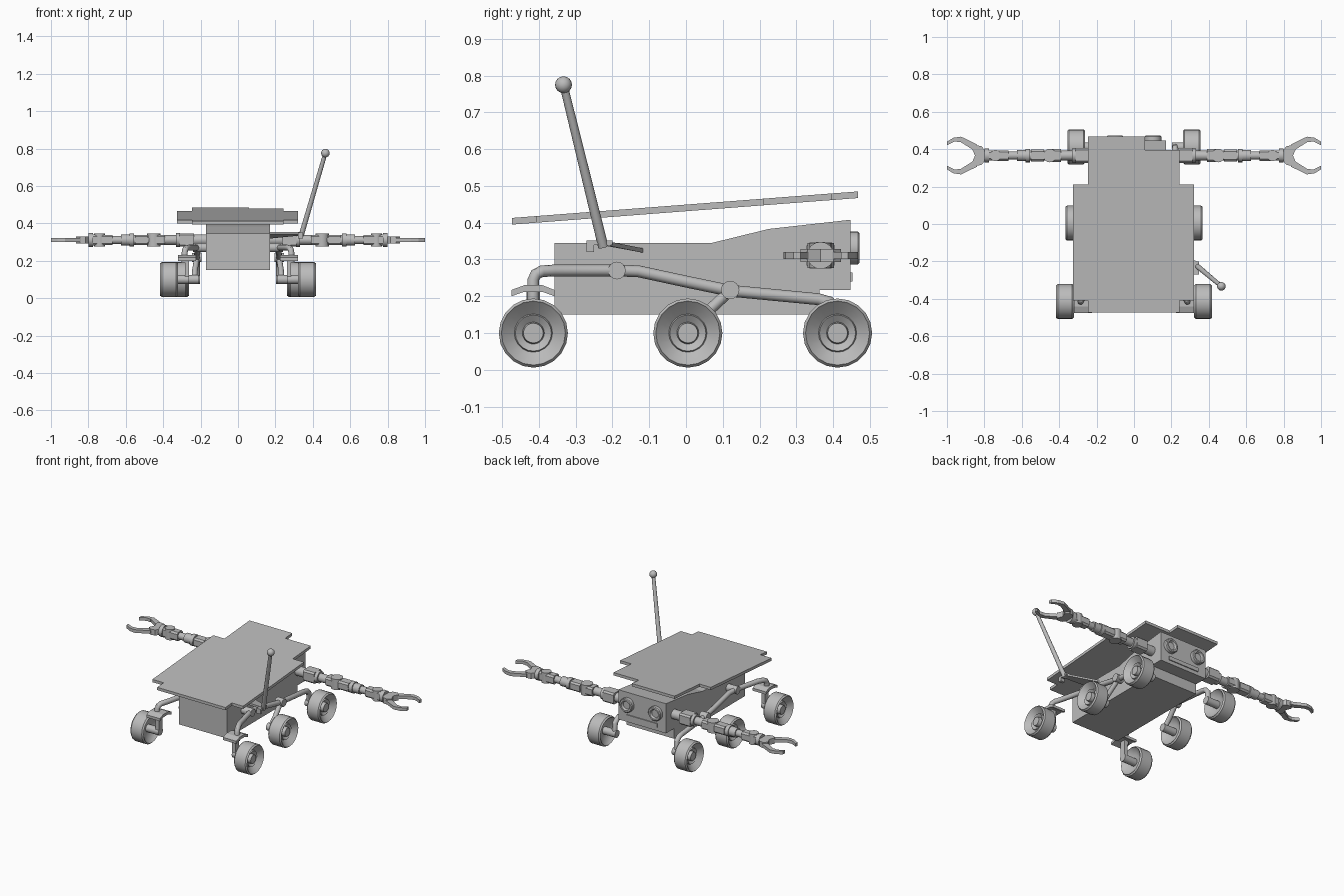
import bpy, bmesh, math
from mathutils import Vector

if "Cube" in bpy.data.objects:
    bpy.data.objects.remove(bpy.data.objects["Cube"])

grey = bpy.data.materials.new("plain_grey")
grey.diffuse_color = (0.5, 0.5, 0.5, 1)
grey.use_nodes = True
grey.node_tree.nodes["Principled BSDF"].inputs["Base Color"].default_value = grey.diffuse_color


def finish(name, bm, mirror=False, smooth=True):
    bmesh.ops.recalc_face_normals(bm, faces=bm.faces)
    me = bpy.data.meshes.new(name)
    bm.to_mesh(me)
    bm.free()
    ob = bpy.data.objects.new(name, me)
    bpy.context.collection.objects.link(ob)
    me.materials.append(grey)
    if smooth:
        bpy.ops.object.select_all(action='DESELECT')
        ob.select_set(True)
        bpy.context.view_layer.objects.active = ob
        bpy.ops.object.shade_smooth_by_angle(angle=math.radians(35))
    if mirror:
        ob.modifiers.new("mirror", 'MIRROR')
    return ob


def prism(bm, pts, offset):
    """Extrude a flat polygon of 3D points along an offset."""
    off = Vector(offset)
    a = [bm.verts.new(p) for p in pts]
    b = [bm.verts.new(Vector(p) + off) for p in pts]
    bm.faces.new(a)
    bm.faces.new(b[::-1])
    for i in range(len(pts)):
        j = (i + 1) % len(pts)
        bm.faces.new((a[j], a[i], b[i], b[j]))


def box(bm, x, y, z):
    prism(bm, [(x[0], y[0], z[0]), (x[1], y[0], z[0]), (x[1], y[1], z[0]), (x[0], y[1], z[0])],
          (0, 0, z[1] - z[0]))


def lathe(bm, profile, start, axis, n=20):
    """Spin (distance, radius) points about an axis through start."""
    q = Vector((0, 0, 1)).rotation_difference(Vector(axis).normalized())
    rings = []
    for d, r in profile:
        if r == 0:
            rings.append([bm.verts.new(Vector(start) + q @ Vector((0, 0, d)))])
        else:
            rings.append([bm.verts.new(Vector(start) + q @ Vector(
                (r * math.cos(2 * math.pi * i / n), r * math.sin(2 * math.pi * i / n), d)))
                for i in range(n)])
    for a, b in zip(rings, rings[1:]):
        for i in range(n):
            j = (i + 1) % n
            if len(a) == 1:
                bm.faces.new((a[0], b[i], b[j]))
            elif len(b) == 1:
                bm.faces.new((a[i], a[j], b[0]))
            else:
                bm.faces.new((a[i], a[j], b[j], b[i]))


def rod(bm, p, q, r, r2=None, n=16):
    d = Vector(q) - Vector(p)
    L = d.length
    lathe(bm, [(0, 0), (0, r), (L, r2 or r), (L, 0)], p, d, n)


def ball(bm, c, r):
    pr = [(-r * math.cos(math.pi * i / 8), r * math.sin(math.pi * i / 8)) for i in range(9)]
    pr[0], pr[-1] = (-r, 0), (r, 0)
    lathe(bm, pr, c, (0, 0, 1), 16)


def tube(bm, pts, r, n=12):
    """Sweep a circle along a path with mitred joints."""
    pts = [Vector(p) for p in pts]
    rings = []
    for i, p in enumerate(pts):
        t = (pts[min(i + 1, len(pts) - 1)] - pts[max(i - 1, 0)]).normalized()
        u = t.cross(Vector((1, 0, 0))).normalized()
        v = t.cross(u)
        rings.append([bm.verts.new(p + r * (u * math.cos(2 * math.pi * k / n)
                                            + v * math.sin(2 * math.pi * k / n))) for k in range(n)])
    for a, b in zip(rings, rings[1:]):
        for k in range(n):
            j = (k + 1) % n
            bm.faces.new((a[k], a[j], b[j], b[k]))
    bm.faces.new(rings[0])
    bm.faces.new(rings[-1][::-1])


# chassis with raised rear head
bm = bmesh.new()
side = [(-.357, .15), (.363, .15), (.363, .217), (.447, .217), (.447, .408),
        (.225, .383), (.07, .345), (-.357, .345)]
prism(bm, [(-.17, y, z) for y, z in side], (.34, 0, 0))
finish("chassis", bm, smooth=False)

# tilted, stepped solar panel
bm = bmesh.new()
plan = [(-.245, -.473), (.242, -.473), (.242, -.408), (.322, -.408), (.322, .212), (.242, .212),
        (.242, .395), (.06, .395), (.06, .467), (-.245, .467), (-.245, .212), (-.325, .212),
        (-.325, -.408), (-.245, -.408)]
prism(bm, [(x, y, .395 + (y + .473) * .0766) for x, y in plan], (0, 0, .018))
finish("solar_panel", bm, smooth=False)

# camera lenses and slot plate on the rear face
bm = bmesh.new()
lathe(bm, [(0, 0), (0, .045), (.02, .045), (.025, .04), (.025, .03), (.012, .024), (.012, 0)],
      (.102, .447, .331), (0, 1, 0), 24)
finish("camera_lens", bm, True)
bm = bmesh.new()
box(bm, (-.11, .11), (.446, .453), (.24, .265))
finish("rear_slot_plate", bm, smooth=False)

# wheels: inner x, y of each axle
wheels = [(.322, -.415), (.272, .005), (.262, .412)]
w = .094
dish = [(.03, 0), (.03, .045), (.006, .083), (0, .086), (.009, .094), (w - .009, .094), (w, .087),
        (w - .005, .082), (w - .03, .052), (w - .022, .049), (w - .036, .03), (w - .016, .027),
        (w - .016, 0)]
bm = bmesh.new()
for x, y in wheels:
    lathe(bm, dish, (x, y, .1), (1, 0, 0), 20)
finish("wheel", bm, True)

# axles with inner hubs
bm = bmesh.new()
for x, y in wheels:
    rod(bm, (x - .06, y, .1), (x + .04, y, .1), .024)
finish("axle_hub", bm, True)

# rocker tubes, joints and wheel struts
bm = bmesh.new()
tube(bm, [(.285, -.415, .19), (.285, -.415, .245), (.282, -.409, .259), (.276, -.392, .268),
          (.262, -.36, .27), (.22, -.19, .27), (.215, -.13, .268), (.218, 0, .24),
          (.22, .12, .215), (.22, .36, .192), (.22, .39, .184), (.22, .408, .165),
          (.22, .412, .1)], .016)
tube(bm, [(.22, .12, .215), (.23, .05, .15), (.232, .015, .12), (.232, .005, .1)], .015)
finish("rocker_tube", bm, True)
bm = bmesh.new()
rod(bm, (.16, -.188, .27), (.24, -.188, .27), .024)
rod(bm, (.195, .12, .217), (.245, .12, .217), .025)
finish("rocker_pivot", bm, True)

# chevron steering bracket and strut of the front wheels
bm = bmesh.new()
chev = [(-.475, .2), (-.44, .212), (-.39, .212), (-.357, .2), (-.357, .217), (-.39, .23),
        (-.44, .23), (-.475, .217)]
prism(bm, [(.225, y, z) for y, z in chev], (.095, 0, 0))
box(bm, (.262, .284), (-.433, -.397), (.085, .215))
finish("steering_bracket", bm, True, False)

# arm: turned sections along x as (start, end, radius)
bm = bmesh.new()
AY, AZ = .366, .311
for a, b, r in [(.165, .25, .03), (.31, .332, .037), (.325, .40, .026), (.46, .56, .026),
                (.555, .58, .036), (.575, .625, .03), (.62, .69, .022), (.775, .8, .037)]:
    rod(bm, (a, AY, AZ), (b, AY, AZ), r)
for x, r in [(.45, .036), (.74, .03)]:
    rod(bm, (x, AY, AZ - .034), (x, AY, AZ + .034), r)
finish("arm_joint", bm, True)
bm = bmesh.new()
for a, b, hy, hz in [(.235, .312, .039, .036), (.39, .455, .034, .028), (.48, .55, .032, .028),
                     (.67, .735, .028, .028), (.74, .778, .026, .03)]:
    c = .01
    sec = [(-hy, -hz + c), (-hy + c, -hz), (hy - c, -hz), (hy, -hz + c),
           (hy, hz - c), (hy - c, hz), (-hy + c, hz), (-hy, hz - c)]
    prism(bm, [(a, AY + y, AZ + z) for y, z in sec], (b - a, 0, 0))
finish("arm_segment", bm, True, False)

# gripper palm and two jointed fingers
bm = bmesh.new()
palm = [(.795, -.025), (.815, -.05), (.845, -.055), (.865, -.035), (.85, 0), (.865, .035),
        (.845, .055), (.815, .05), (.795, .025)]
prism(bm, [(x, AY + y, AZ - .018) for x, y in palm], (0, 0, .036))
for s in (-1, 1):
    for fin in ([(.835, .03), (.86, .03), (.94, .08), (.925, .101), (.84, .06)],
                [(.925, .101), (.93, .072), (.96, .075), (1.0, .055), (1.0, .074), (.965, .095)]):
        prism(bm, [(x, AY + s * y, AZ - .01) for x, y in fin], (0, 0, .02))
finish("gripper", bm, True, False)

# antenna mast on its side bracket
bm = bmesh.new()
rod(bm, (.338, -.225, .335), (.467, -.333, .775), .014, .011)
ball(bm, (.467, -.333, .775), .023)
finish("antenna", bm)
bm = bmesh.new()
prism(bm, [(.165, -.115, .318), (.165, -.235, .342), (.345, -.245, .342), (.345, -.205, .336)],
      (0, 0, .012))
box(bm, (.32, .348), (-.27, -.25), (.32, .35))
box(bm, (.32, .348), (-.27, -.2), (.34, .352))
finish("antenna_bracket", bm, smooth=False)
